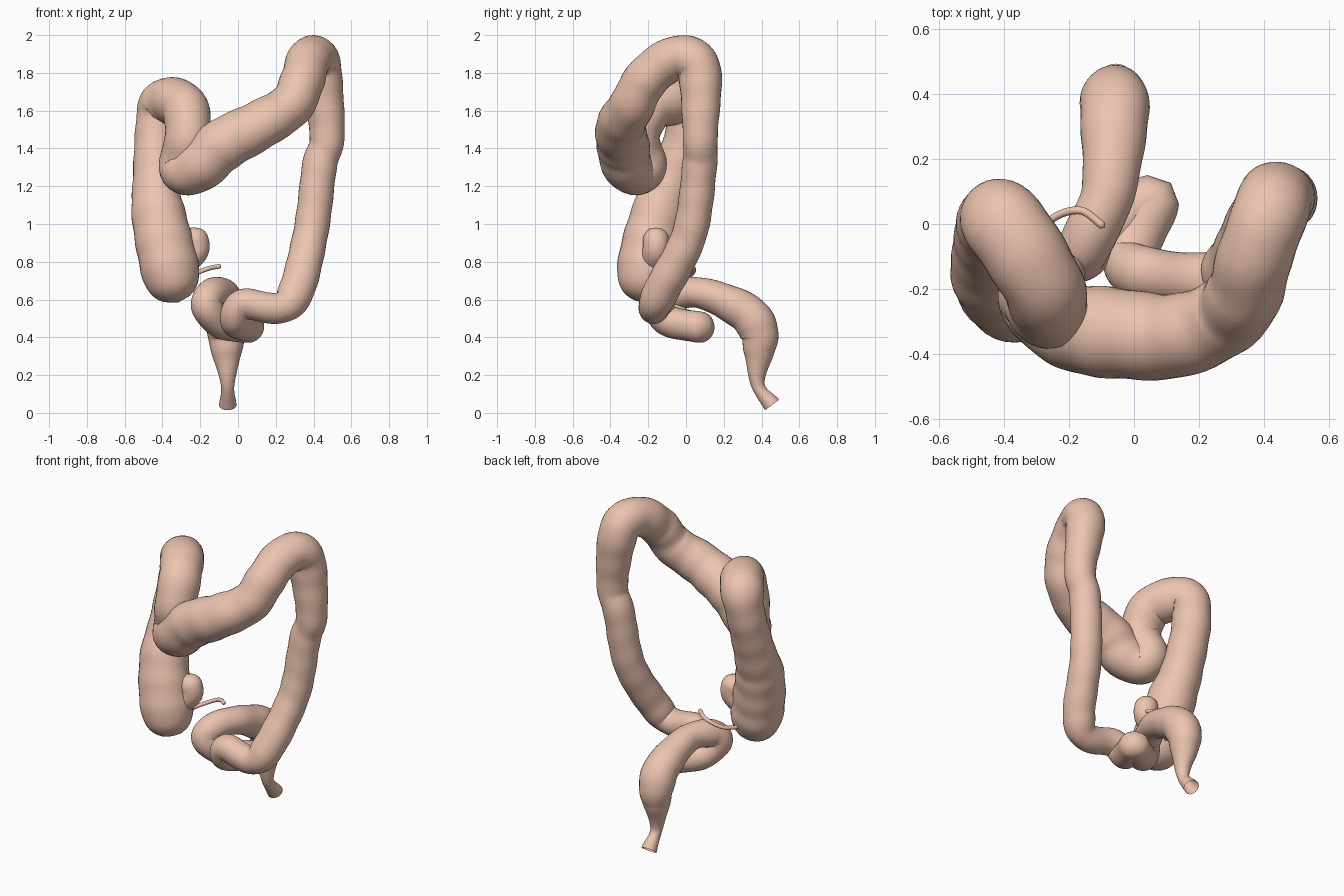
import bpy, bmesh, math
from mathutils import Vector

if "Cube" in bpy.data.objects:
    bpy.data.objects.remove(bpy.data.objects["Cube"])

SIDES, STEPS = 32, 12

mat = bpy.data.materials.new("tissue")
mat.diffuse_color = (0.84, 0.55, 0.43, 1)
mat.use_nodes = True
mat.node_tree.nodes["Principled BSDF"].inputs["Base Color"].default_value = mat.diffuse_color

# name, radii spread evenly over the part, centre line points
SECTIONS = [
    ("ascending_colon", [.14, .16, .125, .115],
     [(-.32, -.215, .585), (-.37, -.205, .8), (-.42, -.15, 1.05), (-.435, -.08, 1.22),
      (-.43, .01, 1.5)]),
    ("hepatic_flexure", [.128, .118],
     [(-.39, -.01, 1.64), (-.285, -.18, 1.62), (-.265, -.26, 1.46), (-.3, -.22, 1.32)]),
    ("transverse_colon", [.124, .14, .12],
     [(-.27, -.265, 1.275), (-.19, -.315, 1.315), (-.08, -.335, 1.42), (.12, -.345, 1.525),
      (.28, -.285, 1.63)]),
    ("splenic_flexure", [.117, .115],
     [(.34, -.215, 1.76), (.37, -.1, 1.86), (.41, .01, 1.88), (.435, .075, 1.79)]),
    ("descending_colon", [.092, .092, .095],
     [(.473, .075, 1.47), (.43, .07, 1.3), (.385, .02, .95), (.31, -.13, .65)]),
    ("sigmoid_colon", [.082],
     [(.22, -.17, .555), (.03, -.15, .575), (-.015, -.1, .49), (.055, .068, .455),
      (-.09, -.03, .475), (-.165, -.095, .56), (-.145, -.05, .625)]),
    ("rectum", [.083, .105, .102, .08, .036, .046],
     [(-.08, .1, .63), (-.06, .32, .53), (-.06, .388, .42), (-.06, .385, .32),
      (-.055, .38, .15), (-.055, .456, .042)]),
]
ILEUM = ([.07], [(-.34, -.19, .76), (-.225, -.16, .86), (-.25, -.16, .98)])
APPENDIX = ([.012], [(-.33, -.13, .69), (-.27, 0, .715), (-.17, .042, .76), (-.09, -.01, .778)])


def with_radii(radii, points):
    """Append an evenly interpolated radius to each point."""
    out = []
    for i, p in enumerate(points):
        t = i / (len(points) - 1) * (len(radii) - 1)
        j = min(int(t), max(len(radii) - 2, 0))
        r = radii[j] + (radii[min(j + 1, len(radii) - 1)] - radii[j]) * (t - j)
        out.append(Vector((*p, r)))
    return out


def smooth_path(p):
    """Catmull-Rom samples (position and radius) through the points."""
    p = [2 * p[0] - p[1]] + p + [2 * p[-1] - p[-2]]
    out = []
    for i in range(1, len(p) - 2):
        a, b, c, d = p[i - 1:i + 3]
        for s in range(STEPS):
            t = s / STEPS
            out.append(.5 * (2 * b + (c - a) * t + (2 * a - 5 * b + 4 * c - d) * t * t
                             + (3 * b - a - 3 * c + d) * t ** 3))
    return out + [p[-2]]


def dome(distance, radius):
    """Radius factor that rounds off a closed end."""
    return math.sqrt(max(1 - max(1 - distance / radius, 0) ** 2, .002))


def make_rings(points, lump, round_start=True, round_end=True):
    """Cross-sections carried along the path without twisting."""
    path = smooth_path(points)
    pos = [q.to_3d() for q in path]
    dist = [0]
    for a, b in zip(pos, pos[1:]):
        dist.append(dist[-1] + (b - a).length)
    rings, side = [], Vector((1, .2, 0))
    for i, q in enumerate(path):
        tan = (pos[min(i + 1, len(pos) - 1)] - pos[max(i - 1, 0)]).normalized()
        side = (side - tan * side.dot(tan)).normalized()
        up = tan.cross(side)
        r, s = q[3], dist[i]
        if round_start:
            r *= dome(s, q[3])
        if round_end:
            r *= dome(dist[-1] - s, q[3])
        ring = []
        for k in range(SIDES):
            a = math.tau * k / SIDES
            # soft pouches along the wall, uneven around the tube
            w = 1 + lump * (math.sin(s * 42 + .8 * math.sin(a)) + .8 * math.sin(3 * a + s * 9))
            ring.append(pos[i] + (side * math.cos(a) + up * math.sin(a)) * r * w)
        rings.append(ring)
    return rings


def build(name, rings, cap_start=False, cap_end=False):
    bm = bmesh.new()
    vs = [[bm.verts.new(v) for v in r] for r in rings]
    for r0, r1 in zip(vs, vs[1:]):
        for k in range(SIDES):
            n = (k + 1) % SIDES
            bm.faces.new((r0[k], r0[n], r1[n], r1[k]))
    if cap_start:
        bm.faces.new(vs[0][::-1])
    if cap_end:
        bm.faces.new(vs[-1])
    for f in bm.faces:
        f.smooth = True
    me = bpy.data.meshes.new(name)
    bm.to_mesh(me)
    bm.free()
    me.materials.append(mat)
    bpy.context.collection.objects.link(bpy.data.objects.new(name, me))


# Large bowel: one continuous sweep, cut into its named parts, open at the lower end
line = [p for _, radii, pts in SECTIONS for p in with_radii(radii, pts)]
rings = make_rings(line, .014, round_end=False)
start = 0
for name, _, pts in SECTIONS:
    end = start + len(pts) * STEPS
    build(name, rings[start:end + 1], cap_start=(start == 0))
    start = end

# Small side branches
build("ileum_stub", make_rings(with_radii(*ILEUM), .01), True, True)
build("appendix", make_rings(with_radii(*APPENDIX), 0), True, True)
